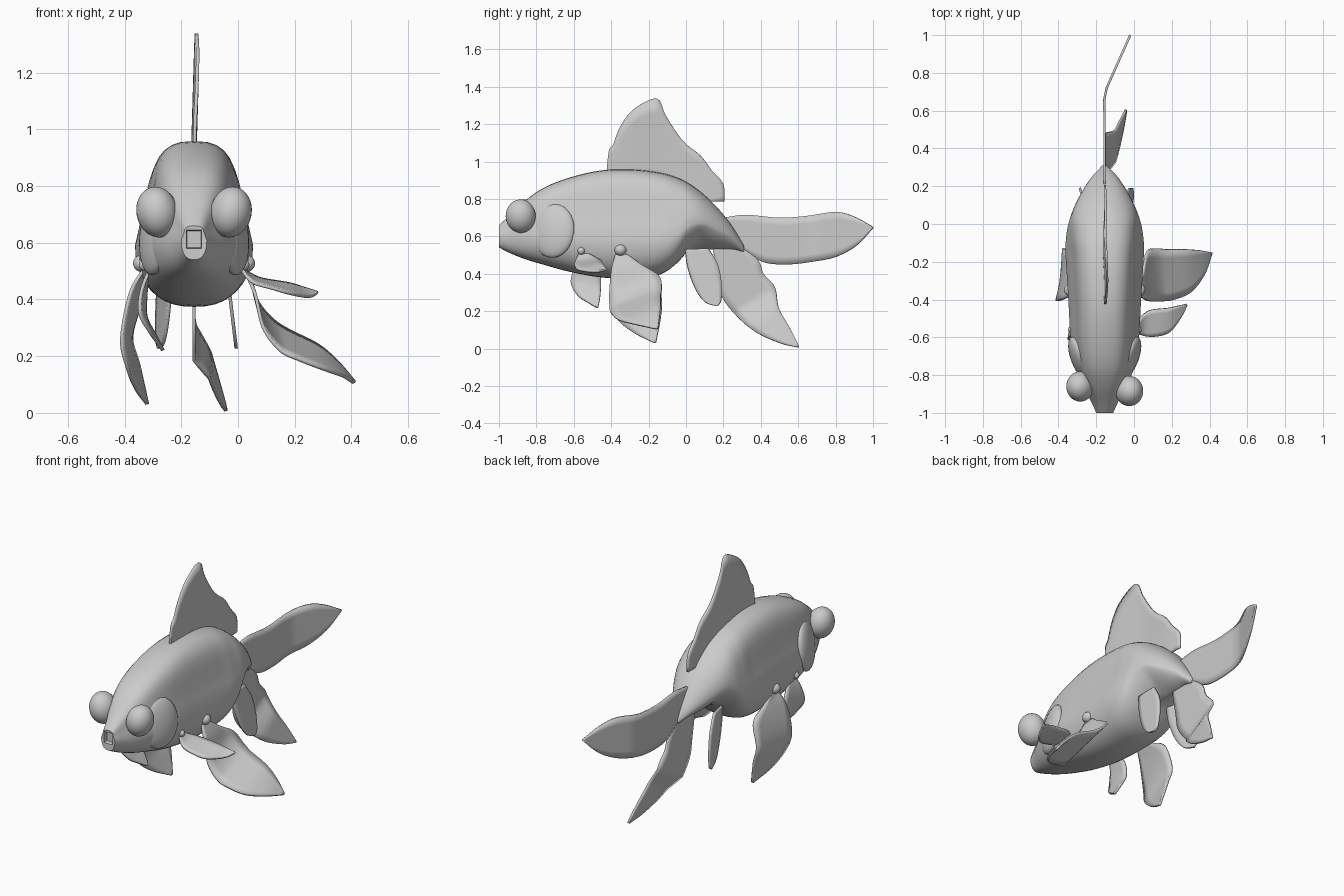
import bpy, bmesh, math
from mathutils import Vector

if "Cube" in bpy.data.objects:
    bpy.data.objects.remove(bpy.data.objects["Cube"])

CX = -0.155  # fish midline in x


def spline(pts, n):
    """Resample points of any dimension with a Catmull-Rom curve."""
    pts = [Vector(p) for p in pts]
    out = []
    for i in range(n + 1):
        f = i / n * (len(pts) - 1)
        k = min(int(f), len(pts) - 2)
        t = f - k
        p1, p2 = pts[k], pts[k + 1]
        p0 = pts[k - 1] if k else p1 * 2 - p2
        p3 = pts[k + 2] if k + 2 < len(pts) else p2 * 2 - p1
        out.append(0.5 * (2 * p1 + (p2 - p0) * t + (2 * p0 - 5 * p1 + 4 * p2 - p3) * t * t
                          + (3 * p1 - p0 - 3 * p2 + p3) * t ** 3))
    return out


def ramp(s, keys):
    """Piecewise linear lookup."""
    for (s0, x0), (s1, x1) in zip(keys, keys[1:]):
        if s <= s1:
            return x0 + (x1 - x0) * max(0, (s - s0) / (s1 - s0))
    return keys[-1][1]


def finish(name, bm, angle=40):
    bmesh.ops.remove_doubles(bm, verts=bm.verts, dist=0.0005)
    bmesh.ops.recalc_face_normals(bm, faces=bm.faces)
    me = bpy.data.meshes.new(name)
    bm.to_mesh(me)
    bm.free()
    ob = bpy.data.objects.new(name, me)
    bpy.context.collection.objects.link(ob)
    bpy.ops.object.select_all(action='DESELECT')
    ob.select_set(True)
    bpy.context.view_layer.objects.active = ob
    bpy.ops.object.shade_smooth_by_angle(angle=math.radians(angle))
    return ob


def loft(name, rows, closed, cap=False, angle=40):
    bm = bmesh.new()
    vs = [[bm.verts.new(p) for p in r] for r in rows]
    m = len(rows[0])
    for a, b in zip(vs, vs[1:]):
        for j in range(m if closed else m - 1):
            k = (j + 1) % m
            bm.faces.new((a[j], a[k], b[k], b[j]))
    if cap:
        bm.faces.new(vs[0])
        bm.faces.new(vs[-1])
    return finish(name, bm, angle)


def fin(name, edge_a, edge_b, bend=None, n=28, across=6):
    """Thin sheet between two edges; 2D (y, z) edges get x from bend."""
    a, b = spline(edge_a, n), spline(edge_b, n)
    rows = []
    for p, q in zip(a, b):
        row = [p.lerp(q, j / across) for j in range(across + 1)]
        rows.append([Vector((bend(*v), v[0], v[1])) for v in row] if bend else row)
    ob = loft(name, rows, False)
    mod = ob.modifiers.new("thickness", 'SOLIDIFY')
    mod.thickness, mod.offset = 0.012, 0
    return ob


def ball(name, loc, scale, rot=(0, 0, 0)):
    bpy.ops.mesh.primitive_uv_sphere_add(segments=32, ring_count=20, location=loc, rotation=rot)
    ob = bpy.context.object
    ob.name, ob.scale = name, scale
    bpy.ops.object.shade_smooth()
    return ob


# Body: y, bottom z, top z, half width, z of widest point
stations = [(-1.0, .54, .66, .045, .61), (-.94, .51, .715, .072, .61), (-.86, .478, .79, .115, .61),
            (-.76, .448, .86, .155, .61), (-.62, .41, .915, .180, .60), (-.45, .38, .953, .190, .59),
            (-.28, .375, .957, .20, .59), (-.14, .395, .94, .208, .59), (-.05, .455, .915, .202, .61),
            (.02, .525, .88, .187, .66), (.10, .53, .82, .157, .665), (.18, .53, .74, .115, .63),
            (.25, .53, .65, .068, .59), (.31, .515, .55, .012, .53)]
M = 40


def ring(s):
    y, zb, zt, w, zm = s
    low = ramp(y, [(-.06, 2.4), (.08, 1.25), (.3, 1.6)])  # hollow flank under the tail base
    up = ramp(y, [(-.1, 2.6), (.1, 2.15)])
    pinch = ramp(y, [(-.15, .15), (.08, 0)])  # flattened upper flanks
    pts = []
    for j in range(M):
        t = math.tau * j / M
        c, d = math.cos(t), math.sin(t)
        e = 2 / up if d > 0 else 2 / low
        h = zt - zm if d > 0 else zm - zb
        r = abs(d) ** e
        k = 1 - pinch * math.sin(math.pi * min(r, 1)) if d > 0 else 1
        pts.append(Vector((CX + w * k * math.copysign(abs(c) ** e, c), y,
                           zm + h * math.copysign(r, d))))
    return pts


def mouth(y, h):
    pts = []
    for j in range(M):
        t = math.tau * j / M
        c, d = math.cos(t), math.sin(t)
        k = h / max(abs(c), abs(d))
        pts.append(Vector((CX + c * k, y, .612 + d * k * 1.2)))
    return pts


rows = [mouth(-.975, .024), mouth(-.998, .027)] + [ring(s) for s in spline(stations, 52)]
loft("body", rows, True, cap=True, angle=50)

# Eyes, gill covers and fin joints, one per side
for side, label in ((1, "right"), (-1, "left")):
    ball(label + "_eye", (CX + side * .13, -.872 - side * .012, .708), (.073, .08, .09), (0, side * .2, 0))
    ball(label + "_gill_cover", (CX + side * .132, -.71, .63), (.045, .12, .145), (0, side * -.12, -side * .36))
    ball(label + "_pectoral_joint", (CX + side * .185, -.35, .527), (.03, .032, .03))
    ball(label + "_pelvic_joint", (CX + side * .17, -.56, .522), (.025, .02, .022))

# Dorsal fin
fin("dorsal_fin",
    [(-.42, .90), (-.2, .90), (0, .83), (.1, .785)],
    [(-.425, .94), (-.412, 1.06), (-.39, 1.09), (-.36, 1.17), (-.31, 1.25), (-.25, 1.30), (-.18, 1.335),
     (-.14, 1.325), (-.11, 1.25), (-.04, 1.14), (.01, 1.085), (.08, 1.03), (.14, .95), (.2, .88), (.205, .785)],
    lambda y, z: CX + .03 * max(0, z - .95) + .004 * math.sin(14 * y), n=42)

# Tail fin lobes
fin("upper_tail_fin",
    [(.2, .70), (.32, .715), (.5, .70), (.65, .71), (.8, .73), (.9, .705), (1, .65)],
    [(.2, .6), (.31, .52), (.42, .46), (.55, .45), (.68, .465), (.8, .49), (.91, .55), (1, .645)],
    lambda y, z: ramp(y, [(0, CX), (.66, CX - .002), (.72, -.145), (1, -.02)]), n=36)
fin("lower_tail_fin",
    [(.25, .57), (.38, .48), (.415, .40), (.475, .33), (.495, .22), (.55, .12), (.605, .012)],
    [(.14, .55), (.17, .38), (.19, .28), (.26, .185), (.37, .09), (.5, .03), (.6, .006)],
    lambda y, z: ramp(.51 * (y - .3) - .86 * (z - .5), [(0, CX), (.25, CX), (.34, -.1), (.57, -.043)]))

# Anal fins
anal_a = [(-.005, .53), (.01, .43), (.05, .32), (.1, .25), (.16, .227)]
anal_b = [(.12, .535), (.17, .45), (.19, .35), (.188, .26), (.17, .228)]
fin("right_anal_fin", anal_a, anal_b, lambda y, z: -.045 + .12 * (.55 - z))
fin("left_anal_fin", anal_a, anal_b, lambda y, z: -.235 - .27 * y)

# Pectoral fins: the right one flares out, the left one hangs down
fin("right_pectoral_fin",
    [(.02, -.375, .51), (.06, -.40, .42), (.09, -.41, .30), (.15, -.408, .22), (.21, -.40, .19),
     (.30, -.36, .155), (.37, -.27, .13), (.41, -.16, .105)],
    [(.03, -.31, .50), (.05, -.24, .45), (.07, -.145, .39), (.12, -.13, .33), (.18, -.135, .29),
     (.28, -.135, .24), (.35, -.14, .18), (.41, -.15, .11)])
fin("left_pectoral_fin",
    [(-.33, -.375, .51), (-.38, -.40, .42), (-.41, -.405, .26), (-.39, -.37, .16), (-.36, -.28, .085),
     (-.32, -.17, .03)],
    [(-.34, -.31, .50), (-.335, -.25, .46), (-.34, -.15, .40), (-.375, -.13, .27), (-.35, -.135, .17),
     (-.32, -.16, .035)])

# Pelvic fins
fin("right_pelvic_fin",
    [(.01, -.57, .51), (.05, -.592, .462), (.12, -.595, .44), (.19, -.57, .42), (.25, -.49, .41),
     (.28, -.43, .42)],
    [(.01, -.53, .51), (.05, -.48, .485), (.09, -.455, .47), (.18, -.445, .455), (.23, -.435, .44),
     (.28, -.425, .425)])
fin("left_pelvic_fin",
    [(-.31, -.575, .51), (-.34, -.60, .43), (-.345, -.615, .35), (-.31, -.58, .285), (-.285, -.53, .25),
     (-.265, -.48, .22)],
    [(-.31, -.53, .51), (-.32, -.49, .47), (-.325, -.46, .41), (-.325, -.455, .34), (-.29, -.46, .27),
     (-.265, -.47, .222)])
